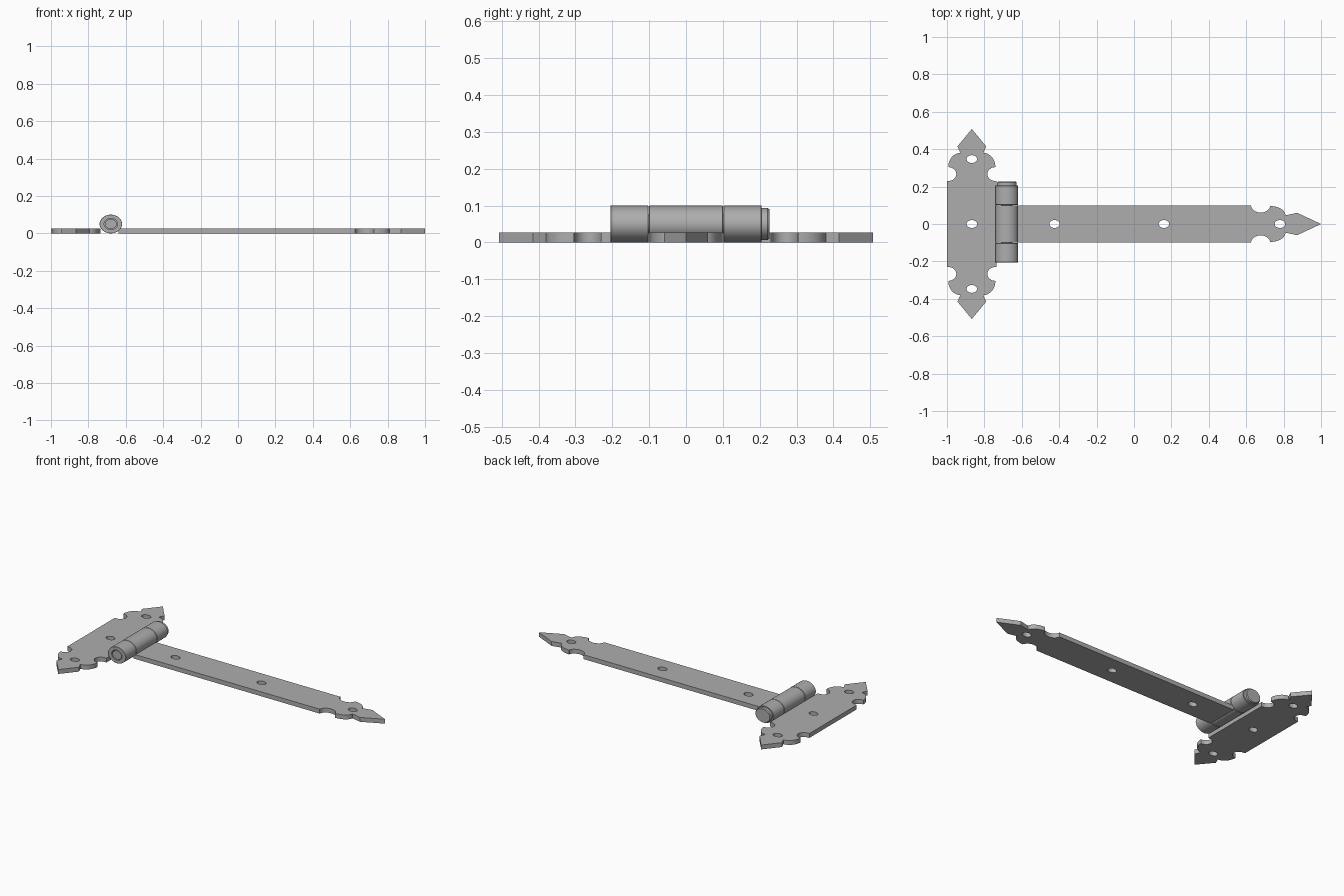
import bpy, bmesh
from math import sin, cos, pi, radians

if "Cube" in bpy.data.objects:
    bpy.data.objects.remove(bpy.data.objects["Cube"], do_unlink=True)

THICK = 0.027
PLATE_X = -0.867
BARREL_X, BARREL_Z, STRETCH = -0.68, 0.05, 1.2

steel = bpy.data.materials.new("grey steel")
steel.use_nodes = True
GREY = (0.42, 0.42, 0.42, 1)
steel.diffuse_color = GREY
steel.node_tree.nodes["Principled BSDF"].inputs["Base Color"].default_value = GREY


def arc(cx, cy, rx, ry, start, end, n=14):
    angles = [radians(start + (end - start) * i / n) for i in range(n + 1)]
    return [(cx + rx * cos(a), cy + ry * sin(a)) for a in angles]


def add_object(name, mesh):
    obj = bpy.data.objects.new(name, mesh)
    bpy.context.collection.objects.link(obj)
    mesh.materials.clear()
    mesh.materials.append(steel)
    bpy.ops.object.select_all(action='DESELECT')
    obj.select_set(True)
    bpy.context.view_layer.objects.active = obj
    bpy.ops.object.shade_smooth_by_angle(angle=radians(30))
    return obj


def plate(name, outline, hole_centres):
    """Flat plate with screw holes, resting on the ground."""
    curve = bpy.data.curves.new(name, 'CURVE')
    curve.dimensions = '2D'
    curve.fill_mode = 'BOTH'
    curve.extrude = THICK / 2
    holes = [arc(x, y, 0.028, 0.021, 0, 345, 23) for x, y in hole_centres]
    for loop in [outline] + holes:
        spline = curve.splines.new('POLY')
        spline.points.add(len(loop) - 1)
        for point, (x, y) in zip(spline.points, loop):
            point.co = (x, y, 0, 1)
        spline.use_cyclic_u = True
    temp = bpy.data.objects.new(name + "_outline", curve)
    bpy.context.collection.objects.link(temp)
    graph = bpy.context.evaluated_depsgraph_get()
    mesh = bpy.data.meshes.new_from_object(temp.evaluated_get(graph))
    bpy.data.objects.remove(temp, do_unlink=True)
    bm = bmesh.new()
    bm.from_mesh(mesh)
    bmesh.ops.remove_doubles(bm, verts=bm.verts, dist=0.0001)
    bmesh.ops.translate(bm, verts=bm.verts, vec=(0, 0, THICK / 2))
    bmesh.ops.recalc_face_normals(bm, faces=bm.faces)
    bm.to_mesh(mesh)
    bm.free()
    return add_object(name, mesh)


def turned(name, profile, closed=False, n=48):
    """Turn a (radius, y) profile about the barrel axis."""
    bm = bmesh.new()
    rings = []
    for r, y in profile:
        ring = []
        for i in range(n):
            a = 2 * pi * i / n
            ring.append(bm.verts.new((BARREL_X + STRETCH * r * cos(a), y,
                                      BARREL_Z + r * sin(a))))
        rings.append(ring)
    pairs = list(zip(rings, rings[1:]))
    if closed:
        pairs.append((rings[-1], rings[0]))
    else:
        bm.faces.new(rings[0])
        bm.faces.new(rings[-1])
    for a, b in pairs:
        for i in range(n):
            j = (i + 1) % n
            bm.faces.new((a[i], a[j], b[j], b[i]))
    bmesh.ops.recalc_face_normals(bm, faces=bm.faces)
    mesh = bpy.data.meshes.new(name)
    bm.to_mesh(mesh)
    bm.free()
    return add_object(name, mesh)


# Cross plate: one quarter of the ornamental edge, mirrored both ways
quarter = (arc(0.126, 0.267, 0.043, 0.037, -72, -270)
           + arc(0.061, 0.305, 0.065, 0.075, 0, 90)[1:]
           + [(0.077, 0.415)])
upper = quarter + [(0, 0.508)] + [(-x, y) for x, y in reversed(quarter)]
# straight sides of the plate
upper = [(0.133, 0.23)] + upper[1:-1] + [(-0.133, 0.23)]
lower = [(x, -y) for x, y in reversed(upper)]
plate("cross_plate", [(x + PLATE_X, y) for x, y in upper + lower],
      [(PLATE_X, y) for y in (-0.347, 0, 0.347)])

# Long strap with a pointed, scalloped end
side = ([(-0.64, 0.1), (0.626, 0.1)]
        + arc(0.677, 0.1, 0.051, 0.039, 195, 352)
        + arc(0.727, 0.046, 0.083, 0.05, 90, 0)
        + [(0.872, 0.06)])
strap = side + [(1, 0)] + [(x, -y) for x, y in reversed(side)]
plate("long_strap", strap, [(x, 0) for x in (-0.425, 0.16, 0.78)])

# Barrel knuckles
for name, y0, y1 in (("front_knuckle", -0.205, -0.102),
                     ("middle_knuckle", -0.1, 0.1),
                     ("back_knuckle", 0.102, 0.205)):
    turned(name, [(0.03, y0), (0.049, y0), (0.05, y0 + 0.001),
                  (0.05, y1 - 0.001), (0.049, y1), (0.03, y1)], closed=True)

# Hinge pin with its head at the back
turned("hinge_pin", [(0.026, -0.203), (0.026, 0.204), (0.044, 0.204),
                     (0.044, 0.221), (0.04, 0.226)])
